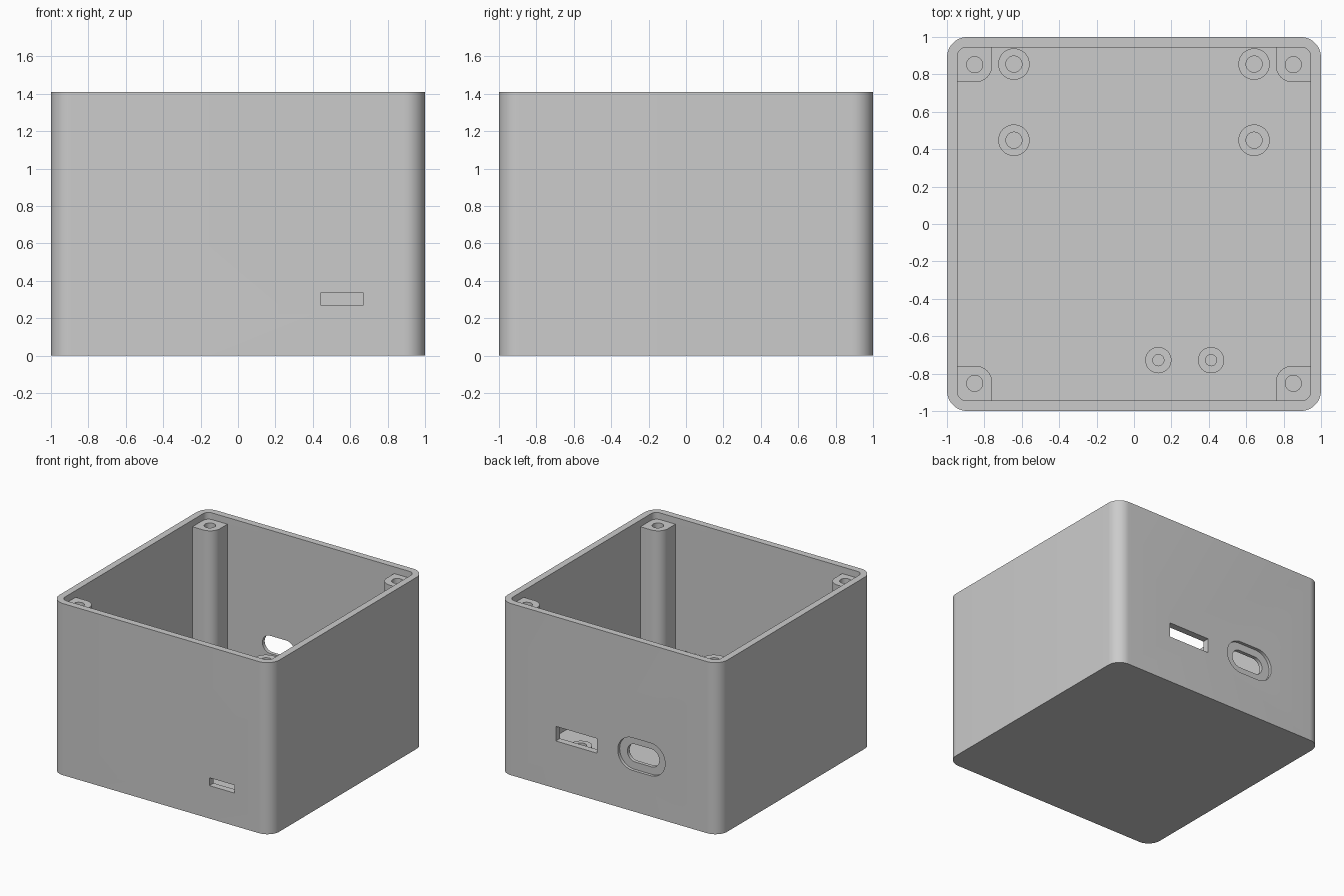
import bpy, bmesh, math
from mathutils import Matrix

if "Cube" in bpy.data.objects:
    bpy.data.objects.remove(bpy.data.objects["Cube"])

HEIGHT, FLOOR, INNER = 1.41, 0.055, 0.945
POST_TOP, BOSS_TOP = 1.355, 0.10

grey = bpy.data.materials.new("plain grey")
grey.diffuse_color = (0.6, 0.6, 0.6, 1)
grey.use_nodes = True
grey.node_tree.nodes["Principled BSDF"].inputs["Base Color"].default_value = grey.diffuse_color


def rounded(x0, x1, y0, y1, radii, steps=12):
    """Rectangle outline; radii go round from the (x1, y1) corner."""
    pts = []
    corners = ((x1, y1, -1, -1), (x0, y1, 1, -1), (x0, y0, 1, 1), (x1, y0, -1, 1))
    for i, ((x, y, sx, sy), r) in enumerate(zip(corners, radii)):
        if r == 0:
            pts.append((x, y))
            continue
        for k in range(steps + 1):
            a = math.pi / 2 * (i + k / steps)
            pts.append((x + sx * r + r * math.cos(a), y + sy * r + r * math.sin(a)))
    return pts


def circle(x, y, r, n=40):
    return [(x + r * math.cos(2 * math.pi * k / n),
             y + r * math.sin(2 * math.pi * k / n)) for k in range(n)]


def prism(name, outline, z0, z1, upright=False):
    """Extrude an outline along z, or (upright) an x-z outline along y."""
    bm = bmesh.new()
    face = bm.faces.new([bm.verts.new((x, y, z0)) for x, y in outline])
    new = bmesh.ops.extrude_face_region(bm, geom=[face])["geom"]
    bmesh.ops.translate(bm, vec=(0, 0, z1 - z0),
                        verts=[v for v in new if isinstance(v, bmesh.types.BMVert)])
    if upright:
        # (x, y, z) -> (x, z, y)
        bm.transform(Matrix(((1, 0, 0, 0), (0, 0, 1, 0), (0, 1, 0, 0), (0, 0, 0, 1))))
    bmesh.ops.recalc_face_normals(bm, faces=bm.faces)
    mesh = bpy.data.meshes.new(name)
    bm.to_mesh(mesh)
    bm.free()
    mesh.materials.append(grey)
    ob = bpy.data.objects.new(name, mesh)
    bpy.context.collection.objects.link(ob)
    return ob


def combine(body, tool, operation):
    mod = body.modifiers.new("combine", "BOOLEAN")
    mod.object, mod.operation, mod.solver = tool, operation, "EXACT"
    bpy.context.view_layer.objects.active = body
    bpy.ops.object.modifier_apply(modifier=mod.name)
    bpy.data.objects.remove(tool)


# Open box with rounded vertical edges
case = prism("enclosure", rounded(-1, 1, -1, 1, [0.11] * 4), 0, HEIGHT)
combine(case, prism("cavity", rounded(-INNER, INNER, -INNER, INNER, [0.05] * 4),
                    FLOOR, HEIGHT + 0.1), "DIFFERENCE")

# Corner screw posts, each rounded on its inward corner
for sx in (-1, 1):
    for sy in (-1, 1):
        xs = sorted((sx * 0.758, sx * 0.955))
        ys = sorted((sy * 0.758, sy * 0.955))
        radii = [0.09 if (sx, sy) == inward else 0
                 for inward in ((-1, -1), (1, -1), (1, 1), (-1, 1))]
        combine(case, prism("post", rounded(*xs, *ys, radii), 0.03, POST_TOP), "UNION")
        combine(case, prism("post_hole", circle(sx * 0.852, sy * 0.852, 0.043),
                            FLOOR, HEIGHT), "DIFFERENCE")

# Board standoffs on the floor: x, y, outer radius, hole radius
standoffs = [(sx * 0.642, y, 0.084, 0.043) for sx in (-1, 1) for y in (0.448, 0.855)]
standoffs += [(x, -0.728, 0.07, 0.03) for x in (0.13, 0.412)]
for x, y, r, hole in standoffs:
    combine(case, prism("standoff", circle(x, y, r), 0.03, BOSS_TOP), "UNION")
    combine(case, prism("standoff_hole", circle(x, y, hole), FLOOR, 0.3), "DIFFERENCE")

# Front slot, back rectangular port, back oblong port with shallow recess
openings = [
    (rounded(0.44, 0.67, 0.27, 0.335, [0] * 4), -1.1, -0.9),
    (rounded(0.11, 0.483, 0.39, 0.51, [0] * 4), 0.9, 1.1),
    (rounded(-0.51, -0.08, 0.335, 0.603, [0.133] * 4), 0.975, 1.1),
    (rounded(-0.44, -0.15, 0.396, 0.542, [0.072] * 4), 0.9, 1.1),
]
for outline, y0, y1 in openings:
    combine(case, prism("opening", outline, y0, y1, upright=True), "DIFFERENCE")

# Smooth the round walls, keep edges sharp
bpy.ops.object.select_all(action="DESELECT")
case.select_set(True)
bpy.context.view_layer.objects.active = case
bpy.ops.object.shade_smooth_by_angle(angle=math.radians(30))
